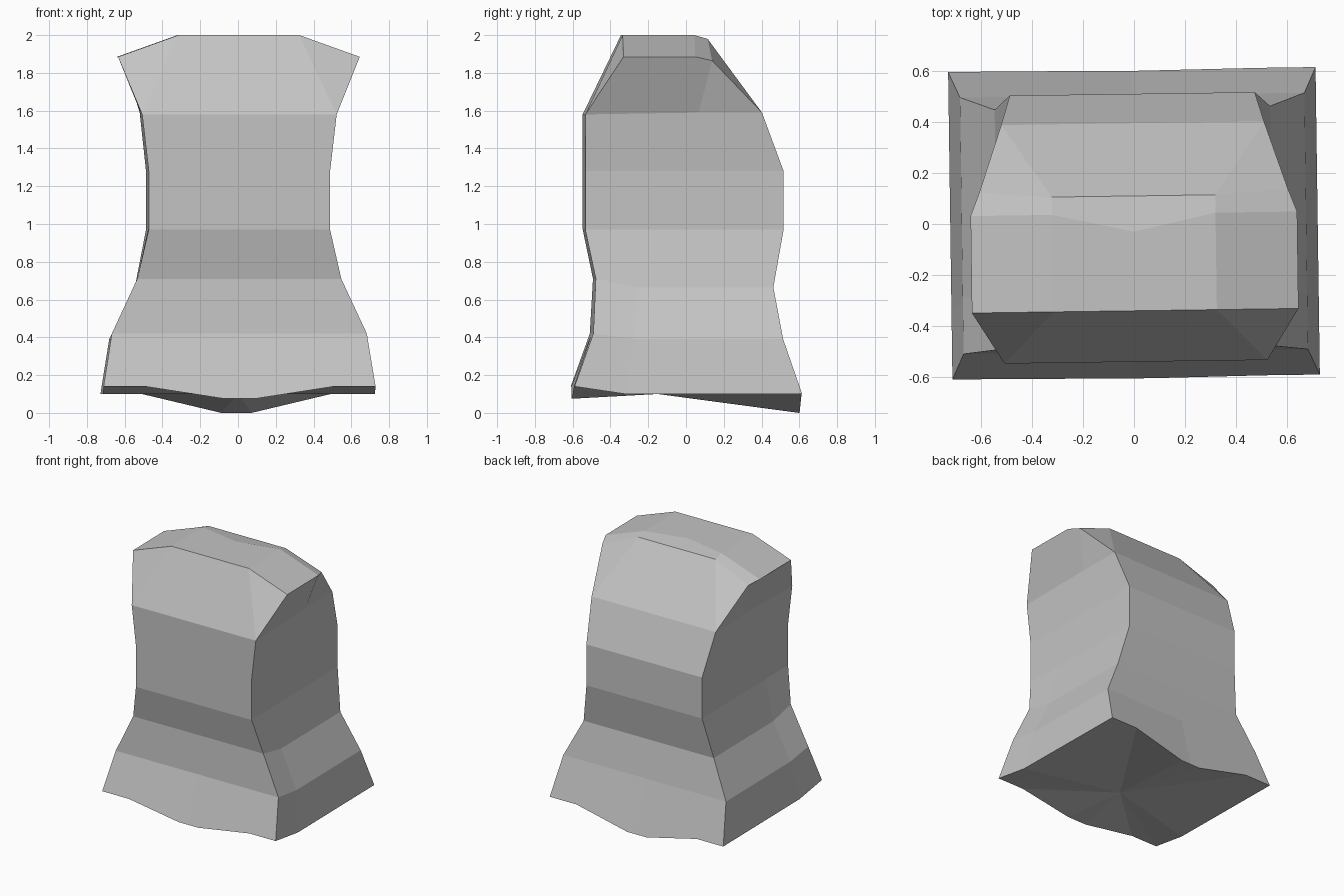
import bpy, bmesh, math

cube = bpy.data.objects.get("Cube")
if cube:
    bpy.data.objects.remove(cube)

# One plain grey
mat = bpy.data.materials.new("plain grey")
mat.use_nodes = True
grey = (0.55, 0.55, 0.55, 1)
mat.diffuse_color = grey
mat.node_tree.nodes["Principled BSDF"].inputs["Base Color"].default_value = grey

bm = bmesh.new()


def vert(x, y, z):
    return bm.verts.new((x, y, z))


def face(*verts):
    return bm.faces.new(verts)


def ring(width, front, back, z_front, z_back, side):
    """Half section: front middle, front corner, side, back corner, back middle."""
    return [vert(0, front, z_front), vert(width, front, z_front),
            vert(width, side, z_back), vert(width, back, z_back), vert(0, back, z_back)]


# Body sections from the flared skirt up to the shoulders
sections = [
    (0.675, -0.50, 0.505, 0.42, 0.39, -0.28),
    (0.54, -0.485, 0.455, 0.71, 0.665, -0.27),
    (0.48, -0.54, 0.51, 0.97, 0.97, -0.27),
    (0.48, -0.54, 0.51, 1.28, 1.28, 0.0),
    (0.515, -0.54, 0.395, 1.58, 1.59, 0.06),
]
rings = [ring(*s) for s in sections]
for low, high in zip(rings, rings[1:]):
    for i in range(4):
        face(low[i], low[i + 1], high[i + 1], high[i])

# Hem with a dip in the middle of the front and the back
front_hem = [vert(0, -0.605, 0.075), vert(0.08, -0.605, 0.075),
             vert(0.5, -0.60, 0.14), vert(0.72, -0.60, 0.14)]
back_hem = [vert(0.72, 0.605, 0.10), vert(0.5, 0.605, 0.10),
            vert(0.08, 0.60, 0), vert(0, 0.60, 0)]
side_hem = vert(0.72, -0.33, 0.10)
skirt = rings[0]
face(*front_hem, skirt[1], skirt[0])
face(front_hem[-1], side_hem, skirt[2], skirt[1])
face(side_hem, back_hem[0], skirt[3], skirt[2])
face(*back_hem, skirt[4], skirt[3])

# Underside
centre = vert(0, -0.15, 0.10)
hem = front_hem + [side_hem] + back_hem
for a, b in zip(hem, hem[1:]):
    face(a, centre, b)

# Crown with sloping shoulders
fm, fc, sd, bc, bk = rings[-1]
top_f, top_fm = vert(0.32, -0.34, 2), vert(0, -0.34, 2)
top_b, top_bm = vert(0.32, 0.04, 2), vert(0, -0.03, 2)
rim_b, rim_bm = vert(0.32, 0.11, 1.98), vert(0, 0.11, 1.98)
tip_f, tip_b = vert(0.64, -0.34, 1.885), vert(0.64, 0.04, 1.885)
tip_low = vert(0.605, 0.13, 1.865)
face(fm, fc, top_f, top_fm)
face(fc, tip_f, top_f)
face(fc, sd, tip_low, tip_b, tip_f)
face(sd, bc, tip_low)
face(bc, rim_b, tip_low)
face(bc, bk, rim_bm, rim_b)
face(top_fm, top_f, top_b, top_bm)
face(top_f, tip_f, tip_b, top_b)
face(top_b, tip_b, tip_low, rim_b)
face(top_bm, top_b, rim_b, rim_bm)

bmesh.ops.recalc_face_normals(bm, faces=bm.faces[:])
# The half shell is open, so make sure it faces outward
bm.faces.ensure_lookup_table()
if sum(f.normal.z for f in bm.faces if centre in f.verts) > 0:
    bmesh.ops.reverse_faces(bm, faces=bm.faces[:])

mesh = bpy.data.meshes.new("flared_block")
bm.to_mesh(mesh)
bm.free()
mesh.materials.append(mat)
block = bpy.data.objects.new("flared_block", mesh)
bpy.context.collection.objects.link(block)

# Other half, and a slight turn
mirror = block.modifiers.new("other half", "MIRROR")
mirror.use_clip = True
block.rotation_euler.z = math.radians(0.8)
